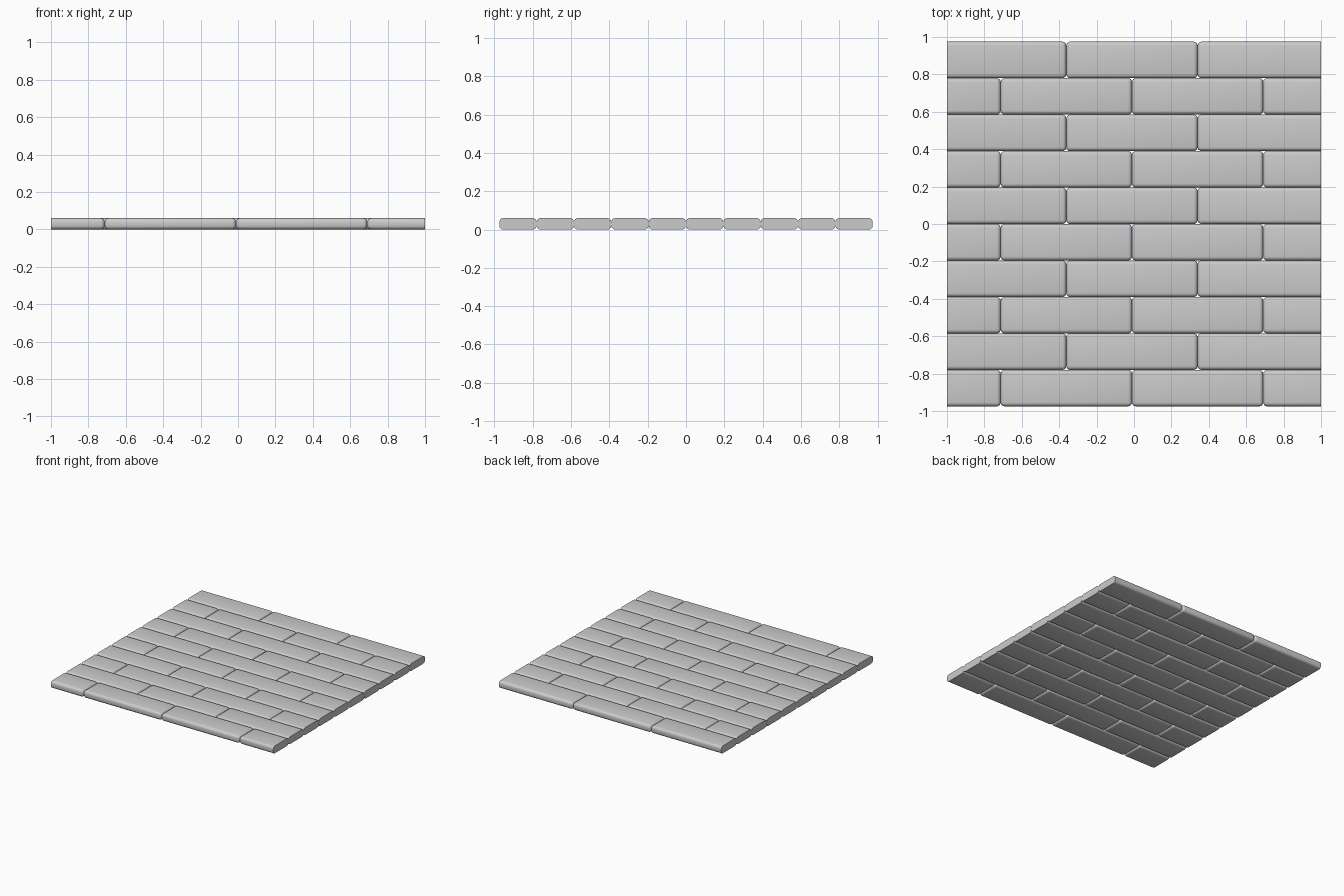
import bpy, bmesh
from mathutils import Matrix, Vector

if "Cube" in bpy.data.objects:
    bpy.data.objects.remove(bpy.data.objects["Cube"])

ROWS, ROW_H = 10, 0.195      # course count and depth
LENGTH, THICK = 0.702, 0.06  # brick size
ROUND = 0.021                # edge rounding


def rounded_brick(name, x0, y0):
    bm = bmesh.new()
    size = Matrix.Diagonal((LENGTH, ROW_H, THICK, 1))
    centre = Matrix.Translation((x0 + LENGTH / 2, y0 + ROW_H / 2, THICK / 2))
    bmesh.ops.create_cube(bm, size=1, matrix=centre @ size)
    bmesh.ops.bevel(bm, geom=bm.edges[:], offset=ROUND, segments=4,
                    profile=0.5, affect='EDGES')
    # trim bricks flush with the panel sides and cap the cut
    for s in (-1, 1):
        cut = bmesh.ops.bisect_plane(
            bm, geom=bm.verts[:] + bm.edges[:] + bm.faces[:],
            plane_co=Vector((s, 0, 0)), plane_no=Vector((s, 0, 0)),
            clear_outer=True)
        rim = [e for e in cut['geom_cut'] if isinstance(e, bmesh.types.BMEdge)]
        if rim:
            bmesh.ops.contextual_create(bm, geom=rim)
    bmesh.ops.recalc_face_normals(bm, faces=bm.faces[:])
    mesh = bpy.data.meshes.new(name)
    bm.to_mesh(mesh)
    bm.free()
    obj = bpy.data.objects.new(name, mesh)
    bpy.context.collection.objects.link(obj)
    obj.select_set(True)
    bpy.context.view_layer.objects.active = obj


# running bond courses, every second one shifted by half a brick
for row in range(ROWS):
    x = -0.713 - LENGTH if row % 2 == 0 else -0.362 - LENGTH
    y = (row - ROWS / 2) * ROW_H
    col = 0
    while x < 0.999:
        rounded_brick(f"brick_{row}_{col}", x, y)
        x += LENGTH
        col += 1

bpy.ops.object.shade_smooth_by_angle(angle=0.6)
